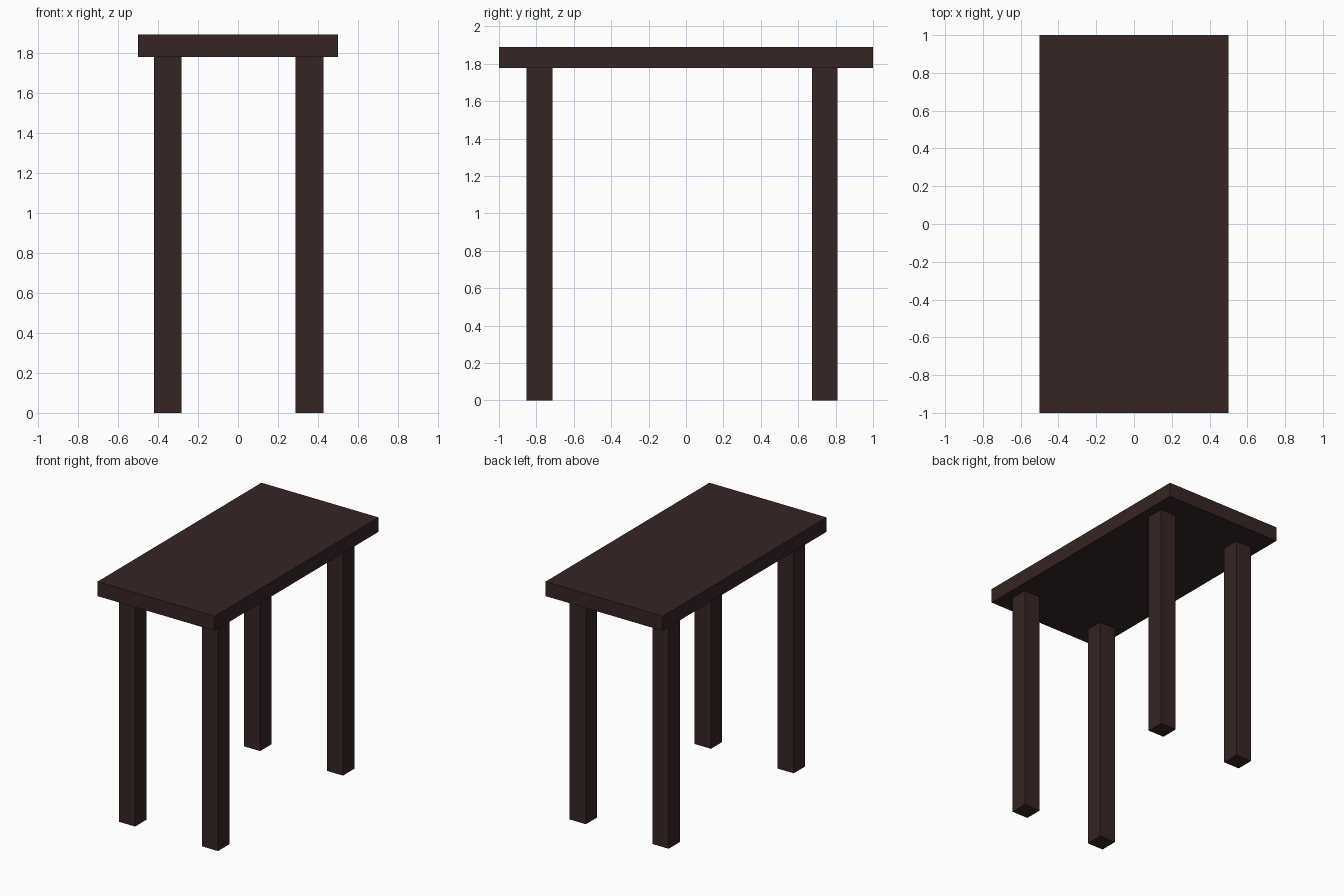
import bpy
import bmesh
from mathutils import Vector

if "Cube" in bpy.data.objects:
    bpy.data.objects.remove(bpy.data.objects["Cube"])

# Single dark wood colour
wood = bpy.data.materials.new("dark brown wood")
wood.diffuse_color = (0.038, 0.018, 0.018, 1.0)
wood.use_nodes = True
wood.node_tree.nodes["Principled BSDF"].inputs["Base Color"].default_value = wood.diffuse_color


def box(name, lo, hi):
    """Flat-faced box spanning two opposite corners."""
    lo, hi = Vector(lo), Vector(hi)
    bm = bmesh.new()
    bmesh.ops.create_cube(bm, size=1.0)
    bmesh.ops.scale(bm, vec=hi - lo, verts=bm.verts)
    mesh = bpy.data.meshes.new(name)
    bm.to_mesh(mesh)
    bm.free()
    mesh.materials.append(wood)
    obj = bpy.data.objects.new(name, mesh)
    obj.location = (lo + hi) / 2
    bpy.context.collection.objects.link(obj)
    return obj


TOP_Z, UNDERSIDE_Z = 1.89, 1.778

# Table top
box("table_top", (-0.5, -1.0, UNDERSIDE_Z), (0.5, 1.0, TOP_Z))

# Four square legs, set slightly off centre under the top
leg_x = {"left": (-0.42, -0.282), "right": (0.288, 0.426)}
leg_y = {"front": (-0.853, -0.715), "back": (0.673, 0.811)}
for end, (y0, y1) in leg_y.items():
    for side, (x0, x1) in leg_x.items():
        box(f"{end}_{side}_leg", (x0, y0, 0.0), (x1, y1, UNDERSIDE_Z))
